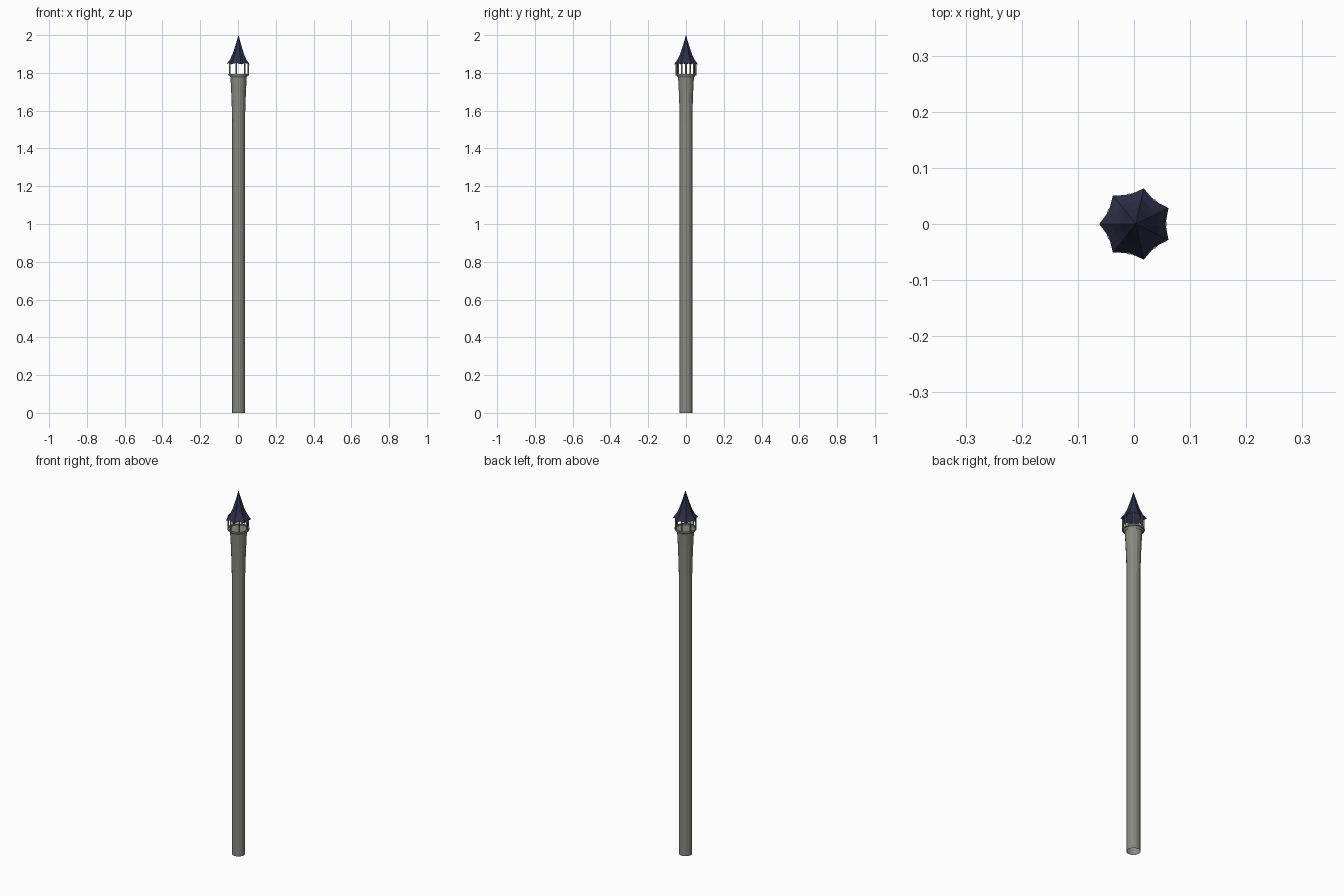
import bpy, bmesh, math

if "Cube" in bpy.data.objects:
    bpy.data.objects.remove(bpy.data.objects["Cube"])

def mat(name, col):
    m = bpy.data.materials.new(name)
    m.diffuse_color = (*col, 1)
    m.use_nodes = True
    m.node_tree.nodes["Principled BSDF"].inputs["Base Color"].default_value = m.diffuse_color
    return m

stone = mat("grey stone", (0.25, 0.25, 0.22))
slate = mat("dark blue slate", (0.027, 0.027, 0.068))
N = 7        # the tower has sevenfold symmetry, one roof point facing -x
CX = 0.003   # axis offset that centres the seven-pointed outline

def finish(bm, name, m):
    bmesh.ops.recalc_face_normals(bm, faces=bm.faces)
    me = bpy.data.meshes.new(name)
    bm.to_mesh(me)
    bm.free()
    me.materials.append(m)
    ob = bpy.data.objects.new(name, me)
    bpy.context.collection.objects.link(ob)
    return ob

def loft(name, levels, sides, m, bottom=True, top=True, closed=False):
    """levels: (radius at even corners, radius at odd corners, z even, z odd)"""
    bm = bmesh.new()
    rings = []
    for re, ro, ze, zo in levels:
        ring = []
        for i in range(sides):
            a = math.pi + math.tau * i / sides
            r, z = (re, ze) if i % 2 == 0 else (ro, zo)
            ring.append(bm.verts.new((CX + r * math.cos(a), r * math.sin(a), z)))
        rings.append(ring)
    pairs = list(zip(rings, rings[1:]))
    if closed:
        pairs.append((rings[-1], rings[0]))
    for a, b in pairs:
        for i in range(sides):
            j = (i + 1) % sides
            bm.faces.new((a[i], a[j], b[j], b[i]))
    if bottom and not closed:
        bm.faces.new(rings[0])
    if top and not closed:
        bm.faces.new(rings[-1])
    return finish(bm, name, m)

def round_levels(prof):
    return [(r, r, z, z) for r, z in prof]

# shaft with flared top, open at the foot
loft("shaft", round_levels([(0.034, 0), (0.034, 1.54), (0.036, 1.62),
                            (0.039, 1.70), (0.043, 1.776)]), 14, stone,
     bottom=False, top=False)

# balcony floor and its rim
loft("balcony_floor", round_levels([(0.043, 1.776), (0.050, 1.788)]), 28, stone, bottom=False)
loft("balcony_rim", round_levels([(0.048, 1.786), (0.054, 1.786), (0.055, 1.790),
                                  (0.054, 1.795), (0.048, 1.795)]), 28, stone, closed=True)

# posts carrying the roof, below its valleys
for k in range(N):
    a = math.tau * k / N
    bpy.ops.mesh.primitive_cylinder_add(vertices=8, radius=0.0042, depth=0.066,
        location=(CX + 0.0515 * math.cos(a), 0.0515 * math.sin(a), 1.821))
    post = bpy.context.object
    post.name = f"post_{k + 1}"
    post.data.materials.append(stone)

# concave star-shaped spire, open underneath
loft("spire_roof", [(0.065, 0.053, 1.845, 1.853), (0.046, 0.039, 1.870, 1.874),
                    (0.031, 0.027, 1.902, 1.902), (0.019, 0.017, 1.938, 1.938),
                    (0.009, 0.008, 1.970, 1.970), (0.0005, 0.0005, 2.0, 2.0)],
     2 * N, slate, bottom=False)
